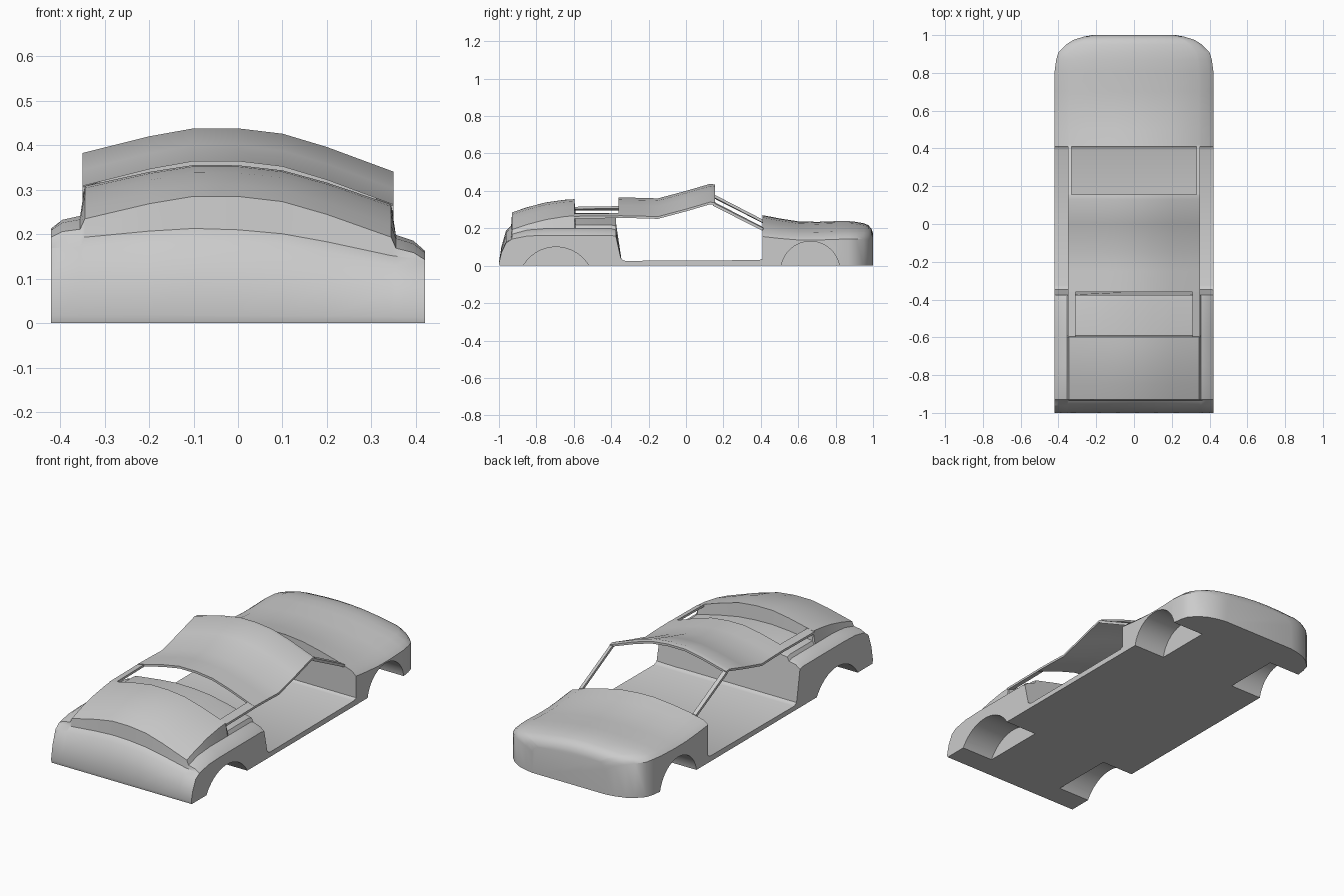
import bpy, bmesh, math

if "Cube" in bpy.data.objects:
    bpy.data.objects.remove(bpy.data.objects["Cube"])

COLS = [-1, -.94, -.845, -.82, -.476, -.238, 0, .238, .476, .82, .845, .94, 1]


def crown(x, s):
    """Height offset across the body: a slight tilt plus a rounded fall-off."""
    a, pts, f = abs(x), [(0, 0), (.1, .006), (.2, .03), (.35, .0765), (.45, .105)], 0
    for (x0, f0), (x1, f1) in zip(pts, pts[1:]):
        if x0 <= a <= x1:
            f = f0 + (f1 - f0) * (a - x0) / (x1 - x0)
    return -.06 * x - s * f


def finish(name, bm, angle=32):
    bmesh.ops.recalc_face_normals(bm, faces=bm.faces)
    me = bpy.data.meshes.new(name)
    bm.to_mesh(me)
    bm.free()
    ob = bpy.data.objects.new(name, me)
    bpy.context.collection.objects.link(ob)
    me.shade_smooth()
    me.set_sharp_from_angle(angle=math.radians(angle))
    return ob


def body_block(name, stations):
    """Loft of closed sections: y top, y bottom, half width, spine, s, shoulder, side height."""
    bm = bmesh.new()
    rings = []
    for yt, yb, w, spine, s, inner, outer in stations:
        k = min(1, spine / .2)
        ring = [bm.verts.new((-w, yb, 0))]
        for c in COLS:
            x, a = c * w, abs(c)
            tilt = -.06 * x * k
            if a > .99:
                z = outer + tilt
            elif a > .9:
                z = outer * .35 + inner * .65 + tilt
            elif a > .83:
                z = inner + tilt
            else:
                z = spine + crown(x, s) * k
            ring.append(bm.verts.new((x, yt, max(z, .01))))
        ring.append(bm.verts.new((w, yb, 0)))
        rings.append(ring)
    n = len(rings[0])
    for r0, r1 in zip(rings, rings[1:]):
        for i in range(n):
            j = (i + 1) % n
            bm.faces.new((r0[i], r0[j], r1[j], r1[i]))
    bm.faces.new(rings[0])
    bm.faces.new(rings[-1])
    return finish(name, bm)


def sheet(name, xs, profile, thick=.012):
    """Crowned strip following (y, spine, s) points, with thickness below."""
    bm = bmesh.new()
    rows = [[[bm.verts.new((x, y, z + crown(x, s) - d)) for x in xs] for y, z, s in profile]
            for d in (0, thick)]
    ny, nx = len(profile), len(xs)
    for g in rows:
        for j in range(ny - 1):
            for i in range(nx - 1):
                bm.faces.new((g[j][i], g[j][i + 1], g[j + 1][i + 1], g[j + 1][i]))
    t, b = rows
    for j in range(ny - 1):
        for i in (0, nx - 1):
            bm.faces.new((t[j][i], t[j + 1][i], b[j + 1][i], b[j][i]))
    for i in range(nx - 1):
        for j in (0, ny - 1):
            bm.faces.new((t[j][i], t[j][i + 1], b[j][i + 1], b[j][i]))
    return finish(name, bm)


def cut_wheel_wells(ob, y, half, h):
    """Cut an arched well in each side of a block."""
    r = (half * half + h * h) / (2 * h)
    for side in (-1, 1):
        bpy.ops.mesh.primitive_cylinder_add(vertices=64, radius=r, depth=.3,
                                            location=(side * .38, y, h - r),
                                            rotation=(0, math.pi / 2, 0))
        cutter = bpy.context.object
        m = ob.modifiers.new("well", 'BOOLEAN')
        m.operation, m.solver, m.object = 'DIFFERENCE', 'EXACT', cutter
        bpy.context.view_layer.objects.active = ob
        bpy.ops.object.modifier_apply(modifier="well")
        bpy.data.objects.remove(cutter)
    ob.data.set_sharp_from_angle(angle=math.radians(32))


# Nose, hood, fenders and dashboard
front = body_block("front_body", [
    (-1.0, -.995, .42, .018, .1, .017, .016),
    (-.987, -.987, .42, .10, .5, .088, .082),
    (-.962, -.962, .42, .185, .5, .15, .145),
    (-.935, -.935, .42, .21, .5, .172, .164),
    (-.93, -.93, .42, .285, .95, .19, .168),
    (-.85, -.85, .42, .312, .95, .212, .184),
    (-.75, -.75, .42, .338, .95, .22, .188),
    (-.65, -.65, .42, .352, .92, .22, .188),
    (-.597, -.597, .42, .355, .9, .22, .188),
    (-.59, -.59, .42, .28, .55, .22, .188),
    (-.40, -.40, .42, .28, .55, .22, .188),
    (-.375, -.34, .42, .277, .6, .212, .182)])
cut_wheel_wells(front, -.695, .175, .10)

# Rear deck with rounded tail
tail = [(.41, .42, .268, .65), (.5, .42, .25, .55), (.6, .42, .234, .45), (.7, .42, .231, .42),
        (.81, .42, .235, .42), (.87, .412, .235, .42), (.91, .40, .231, .42),
        (.95, .36, .224, .42), (.975, .32, .214, .42), (.992, .265, .195, .4), (1.0, .22, .17, .4)]
rear = body_block("rear_body", [
    (y, y, w, z, s, z - .08 * s * (w / .42) ** 2 - .003, z - .08 * s * (w / .42) ** 2 - .035)
    for y, w, z, s in tail])
cut_wheel_wells(rear, .665, .155, .13)

# Floor pan between the two blocks, with rounded ends
bm = bmesh.new()
prof = [(-.36, 0), (.42, 0), (.42, .05), (.408, .037), (.39, .03), (-.325, .026), (-.34, .032), (-.36, .05)]
ends = [[bm.verts.new((x, y, z)) for y, z in prof] for x in (-.42, .42)]
for e in ends:
    bm.faces.new(e)
for i in range(len(prof)):
    j = (i + 1) % len(prof)
    bm.faces.new((ends[0][i], ends[0][j], ends[1][j], ends[1][i]))
finish("floor_pan", bm)

# Roof panel
roof_x = [-.35, -.2, -.1, 0, .1, .2, .35]
sheet("roof", roof_x, [(-.36, .365, 1), (-.25, .363, 1), (-.15, .36, 1), (0, .40, 1),
                       (.13, .438, 1), (.155, .434, 1)])

# Window pillars, front and rear, on both sides
for side, label in ((-1, "left"), (1, "right")):
    sheet(label + "_front_pillar", sorted((side * .31, side * .35)),
          [(-.60, .354, .9), (-.355, .364, 1)])
    sheet(label + "_rear_pillar", sorted((side * .33, side * .35)),
          [(.145, .434, 1), (.415, .27, .65)], .016)
